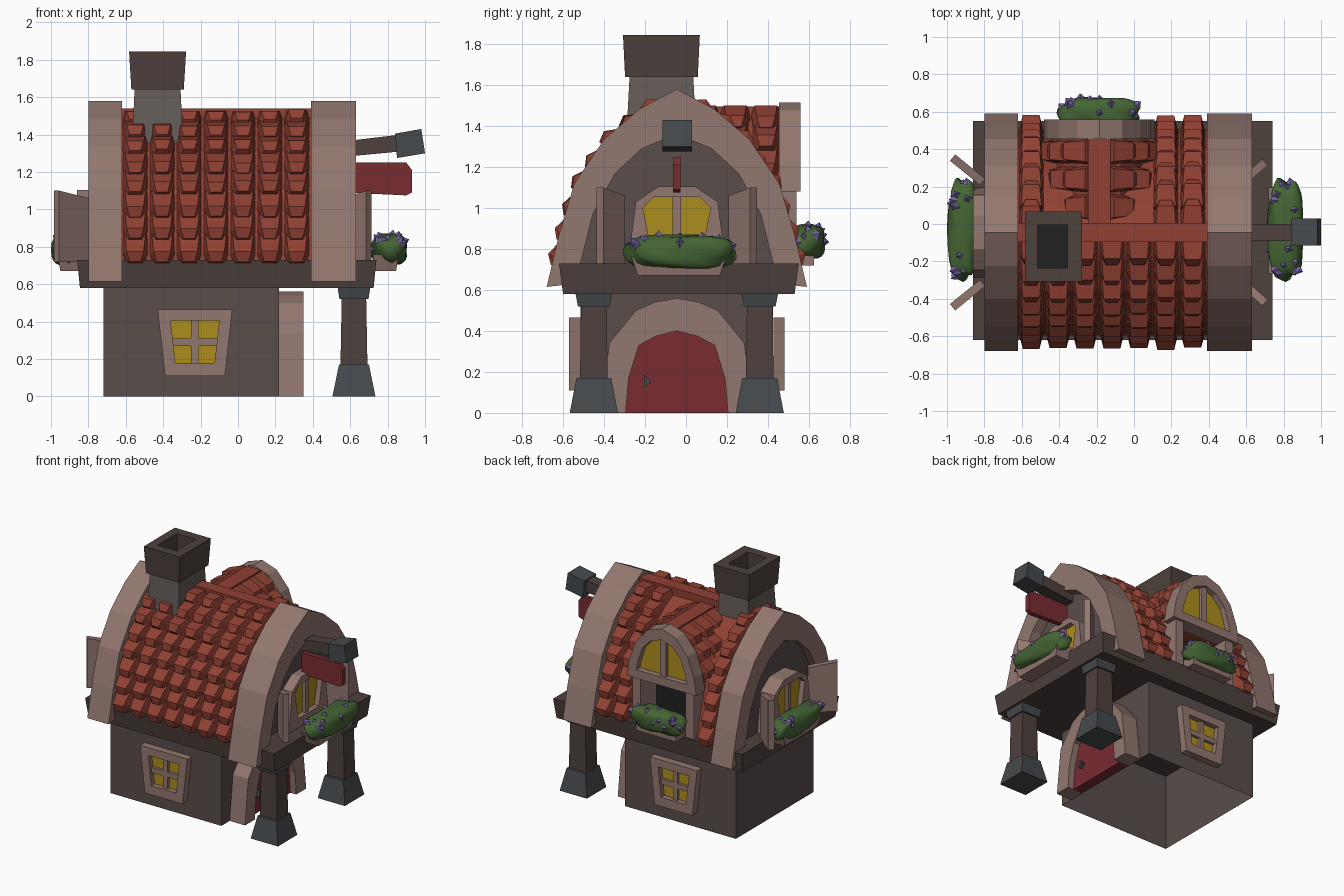
import bpy, bmesh, math, random
from mathutils import Vector, Matrix

if "Cube" in bpy.data.objects:
    bpy.data.objects.remove(bpy.data.objects["Cube"])

random.seed(4)
YC, DX = -0.045, -0.185          # house centre line, dormer centre line


def mat(name, r, g, b):
    m = bpy.data.materials.new(name)
    m.diffuse_color = (r, g, b, 1)
    m.use_nodes = True
    m.node_tree.nodes["Principled BSDF"].inputs["Base Color"].default_value = m.diffuse_color
    return m


TILE = mat("tile", 0.28, 0.052, 0.033)
TRIM = mat("trim", 0.29, 0.185, 0.16)
WALL = mat("plaster", 0.10, 0.075, 0.07)
WOOD = mat("dark_wood", 0.075, 0.052, 0.046)
STONE = mat("stone", 0.06, 0.068, 0.073)
BRICK = mat("chimney_brick", 0.13, 0.11, 0.10)
GLASS = mat("glass", 0.42, 0.27, 0.012)
LEAF = mat("leaf", 0.06, 0.13, 0.035)
PETAL = mat("petal", 0.19, 0.13, 0.40)
RED = mat("red", 0.19, 0.025, 0.03)
DARK = mat("shadow", 0.015, 0.015, 0.016)


def mesh(name, verts, faces, m):
    bm = bmesh.new()
    vs = [bm.verts.new(v) for v in verts]
    for f in faces:
        bm.faces.new([vs[i] for i in f])
    bmesh.ops.recalc_face_normals(bm, faces=bm.faces)
    me = bpy.data.meshes.new(name)
    bm.to_mesh(me)
    bm.free()
    me.materials.append(m)
    ob = bpy.data.objects.new(name, me)
    bpy.context.collection.objects.link(ob)
    return ob


def at(axis, p, d):
    return (d, p[0], p[1]) if axis == "x" else (p[0], d, p[1])


def prism(name, pts, axis, a, b, m):
    n = len(pts)
    v = [at(axis, p, d) for d in (a, b) for p in pts]
    f = [list(range(n)), list(range(n, 2 * n))]
    f += [[i, (i + 1) % n, n + (i + 1) % n, n + i] for i in range(n)]
    return mesh(name, v, f, m)


def ring(name, outer, inner, axis, a, b, m, closed=True):
    n = len(outer)
    v = [at(axis, p, d) for d in (a, b) for q in (outer, inner) for p in q]
    f = []
    for i in range(n if closed else n - 1):
        j = (i + 1) % n
        for s in ((0, n), (2 * n, 3 * n), (0, 2 * n), (n, 3 * n)):
            f.append([s[0] + i, s[0] + j, s[1] + j, s[1] + i])
    if not closed:
        f += [[i, n + i, 3 * n + i, 2 * n + i] for i in (0, n - 1)]
    return mesh(name, v, f, m)


def frustum(name, x, y, z0, z1, b, t, m, caps=(True, True)):
    v = [(x + sx * s[0] / 2, y + sy * s[1] / 2, z) for s, z in ((b, z0), (t, z1))
         for sx, sy in ((-1, -1), (1, -1), (1, 1), (-1, 1))]
    f = [[i, (i + 1) % 4, 4 + (i + 1) % 4, 4 + i] for i in range(4)]
    f += [q for q, c in (([0, 1, 2, 3], caps[0]), ([4, 5, 6, 7], caps[1])) if c]
    return mesh(name, v, f, m)


def box(name, x0, x1, y0, y1, z0, z1, m, caps=(True, True)):
    s = (x1 - x0, y1 - y0)
    return frustum(name, (x0 + x1) / 2, (y0 + y1) / 2, z0, z1, s, s, m, caps)


def sym(half, c):
    """Mirror a half profile (centre first, or without a centre point) about c."""
    left = [(c - h, z) for h, z in reversed(half) if h > 0]
    return left + [(c + h, z) for h, z in half]


def tiles(name, prof, place, columns, start, step, rows):
    """Chunky tapered tiles laid down a half profile."""
    verts, faces = [], []
    for r in range(rows):
        d = start + r * step
        for (h0, z0), (h1, z1) in zip(prof, prof[1:]):
            p0, t = Vector((h0, z0)), Vector((h1 - h0, z1 - z0))
            if d <= t.length or (h1, z1) == prof[-1]:
                break
            d -= t.length
        t.normalize()
        p, n = p0 + t * d, Vector((-t.y, t.x))
        for c in columns:
            k = len(verts)
            j = random.uniform(-0.008, 0.008)
            for td, lo, hi, wb, wt in ((-0.085, -0.02, 0.025, 0.07, 0.055),
                                       (0.02, -0.01, 0.08 + j, 0.068, 0.045),
                                       (0.07, 0.0, 0.055 + j, 0.048, 0.03)):
                for w, o in ((-wb, lo), (wb, lo), (wt, hi), (-wt, hi)):
                    q = p + t * td + n * o
                    verts.append(place(q.x, c + w, q.y))
            faces += [[k + 3, k + 2, k + 1, k], [k + 8, k + 9, k + 10, k + 11]]
            for s in (k, k + 4):
                faces += [[s + i, s + (i + 1) % 4, s + 4 + (i + 1) % 4, s + 4 + i] for i in range(4)]
    return mesh(name, verts, faces, TILE)


def bush(name, c, size):
    """Rounded hedge with small pointed flowers."""
    bm = bmesh.new()
    bmesh.ops.create_icosphere(bm, subdivisions=3, radius=1)
    for v in bm.verts:
        q = [math.copysign(abs(a) ** 0.7, a) for a in v.co]
        k = 0.93 + 0.07 * math.sin(5 * q[0] + 4 * q[1] + 3 * q[2])
        v.co = [c[i] + q[i] * size[i] / 2 * k for i in range(3)]
    bm.normal_update()
    spots = [(v.co.copy(), v.normal.copy()) for v in bm.verts if v.normal.z > -0.3]
    me = bpy.data.meshes.new(name)
    bm.to_mesh(me)
    bm.free()
    me.materials.append(LEAF)
    me.shade_smooth()
    bpy.context.collection.objects.link(bpy.data.objects.new(name, me))
    verts, faces = [], []
    for co, no in random.sample(spots, 16):
        m = Matrix.Translation(co) @ no.to_track_quat("Z", "Y").to_matrix().to_4x4()
        k = len(verts)
        verts += [m @ Vector(p) for p in ((.03, 0, -.012), (0, .03, -.012), (-.03, 0, -.012),
                                          (0, -.03, -.012), (0, 0, .02))]
        faces += [[k + i, k + (i + 1) % 4, k + 4] for i in range(4)]
    mesh(name + "_flowers", verts, faces, PETAL)


# Ground floor, upper floor slab
box("lower_walls", -0.72, 0.22, -0.515, 0.425, 0, 0.62, WALL, (False, False))
frustum("floor_slab", -0.06, -0.035, 0.58, 0.73, (1.57, 1.13), (1.60, 1.17), WOOD)

# Door with arched surround
door = [(0, .40), (.10, .375), (.185, .33), (.235, .17), (.25, 0)]
ring("door_surround", sym([(0, .56), (.11, .54), (.20, .50), (.33, .34), (.37, 0)], YC), sym(door, YC),
     "x", 0.215, 0.35, TRIM, False)
prism("door", sym(door, YC), "x", 0.222, 0.30, RED)
prism("door_handle", [(-.205, .125), (-.205, .185), (-.17, .15)], "x", 0.29, 0.33, STONE)

# Porch posts
for s, y in (("left", -0.45), ("right", 0.36)):
    frustum(s + "_post_base", 0.62, y, 0, 0.17, (.23, .235), (.16, .17), STONE)
    frustum(s + "_post", 0.62, y, 0.15, 0.55, (.145, .135), (.13, .125), WOOD)
    frustum(s + "_post_cap", 0.62, y, 0.52, 0.585, (.155, .155), (.175, .18), STONE)

# Ground floor windows, front and back
for s, y, d in (("front", -0.515, -1), ("back", 0.425, 1)):
    pane = sym([(.13, .405), (.105, .18)], -0.23)
    ring(s + "_window_frame", sym([(.20, .465), (.16, .11)], -0.23), pane, "y", y + d * .001, y + d * .055, TRIM)
    prism(s + "_window_glass", pane, "y", y + d * .001, y + d * .015, GLASS)
    for n, b in (("upright", (-.25, -.21, .18, .405)), ("crossbar", (-.35, -.11, .27, .31))):
        box(s + "_window_" + n, b[0], b[1], *sorted((y + d * .001, y + d * .035)), b[2], b[3], TRIM)

# Roof body, gable wall and end bands
outer = [(0, 1.58), (.18, 1.485), (.355, 1.335), (.50, 1.12), (.575, .87), (.635, .615)]
inner = [(0, 1.36), (.17, 1.29), (.30, 1.17), (.41, .97), (.465, .75), (.50, .63)]
roof = [(0, 1.51), (.15, 1.435), (.31, 1.30), (.445, 1.095), (.52, .86), (.555, .70)]
body = prism("roof_body", sym(roof, YC), "x", -0.70, 0.45, TILE)
wallp = [(h + .02, z + .03) if h else (h, z + .03) for h, z in inner[:5]] + [(.485, .70)]
prism("right_gable_wall", sym(wallp, YC), "x", 0.42, 0.55, WALL)
prism("left_gable_wall", sym(wallp, YC), "x", -0.74, -0.66, WALL)
ring("right_roof_band", sym(outer, YC), sym(inner, YC), "x", 0.39, 0.63, TRIM, False)
ring("left_roof_band", sym(outer, YC), sym(inner, YC), "x", -0.80, -0.62, TRIM, False)
box("ridge_beam", -0.63, 0.40, YC - .05, YC + .05, 1.46, 1.54, TILE)

# Main roof tiles
cols = [-0.55 + 0.144 * i for i in range(7)]
tiles("front_roof_tiles", roof, lambda h, a, z: (a, YC - h, z), cols, 0.10, 0.122, 8)
tiles("back_roof_tiles", roof, lambda h, a, z: (a, YC + h, z),
      [c for c in cols if abs(c - DX) > 0.25], 0.10, 0.122, 8)

# Dormer: recessed opening, roof, arched window
cut = box("recess_cutter", DX - .21, DX + .21, 0.34, 0.8, 0.74, 1.09, DARK)
cut.hide_render = True
cut.hide_set(True)
bo = body.modifiers.new("recess", "BOOLEAN")
bo.object, bo.operation, bo.solver = cut, "DIFFERENCE", "EXACT"
box("recess_panel", DX - .21, DX + .21, 0.33, 0.345, 0.73, 1.10, DARK)
dorm = [(0, 1.46), (.11, 1.42), (.19, 1.32), (.24, 1.19), (.26, 1.08)]
prism("dormer_body", sym(dorm, DX), "y", 0, 0.48, TILE)
for s, d in (("left", -1), ("right", 1)):
    tiles("dormer_" + s + "_tiles", dorm, lambda h, a, z: (DX + d * h, a, z), [.09, .24, .39], .12, .12, 3)
    x = DX + d * .225
    box("dormer_" + s + "_post", x - .035, x + .035, 0.35, 0.54, 0.70, 1.10, TRIM)
box("dormer_ridge", DX - .06, DX + .06, 0, 0.47, 1.42, 1.495, TILE)
pane = sym([(0, 1.43), (.09, 1.40), (.165, 1.32), (.20, 1.21), (.215, 1.145)], DX)
ring("dormer_frame", sym([(0, 1.515), (.12, 1.475), (.22, 1.36), (.275, 1.21), (.295, 1.08)], DX),
     pane, "y", 0.455, 0.56, TRIM)
prism("dormer_glass", pane, "y", 0.47, 0.515, GLASS)
box("dormer_mullion", DX - .025, DX + .025, 0.5, 0.54, 1.13, 1.44, TRIM)
box("dormer_flower_box", DX - .17, DX + .17, 0.50, 0.625, 0.72, 0.79, TRIM)
bush("dormer_bush", (DX, 0.595, 0.835), (.46, .175, .18))

# Gable windows with shutters and flower boxes
for s, w, f in (("right", 0.54, 0.63), ("left", -0.73, -0.86)):
    d = 1 if w > 0 else -1
    pane = sym([(.11, 1.055), (.165, 1.0), (.125, .80)], YC)
    ring(s + "_gable_frame", sym([(.09, 1.105), (.20, 1.03), (.24, .73)], YC), pane, "x", w, f, TRIM)
    prism(s + "_gable_glass", pane, "x", w, f - d * .04, GLASS)
    box(s + "_gable_mullion", f - d * .03 - .015, f - d * .03 + .015, YC - .02, YC + .02, .78, 1.07, TRIM)
    for n, e in (("front", -1), ("back", 1)):
        a = Vector((f - d * .05, YC + e * .27, 0))
        b = a + Vector((d * (.12 if d > 0 else .16), e * (.105 if d > 0 else .13), 0))
        o = Vector((b.y - a.y, a.x - b.x, 0)).normalized() * .022
        base = [a - o, b - o, b + o, a + o]
        top = [1.06, 1.10, 1.10, 1.06]
        mesh(s + "_" + n + "_shutter", [(p.x, p.y, .72) for p in base] + [(p.x, p.y, t) for p, t in zip(base, top)],
             [[0, 1, 2, 3], [4, 5, 6, 7]] + [[i, (i + 1) % 4, 4 + (i + 1) % 4, 4 + i] for i in range(4)], TRIM)
    cx = 0.81 if d > 0 else -0.915
    frustum(s + "_flower_box", cx - d * .02, YC + .01, .67, .76, (.11, .40), (.14, .46), TRIM)
    bush(s + "_bush", (cx, -0.03, .785), (.20 if d > 0 else .17, .57, .18))

# Chimney with hollow cap
frustum("chimney_stack", -0.43, -0.12, 1.28, 1.65, (.28, .35), (.245, .31), BRICK)
cap = frustum("chimney_cap", -0.43, -0.12, 1.64, 1.845, (.28, .355), (.305, .375), WOOD)
hole = box("chimney_hole_cutter", -0.515, -0.355, -0.235, -0.005, 1.70, 2.0, DARK)
hole.hide_render = True
hole.hide_set(True)
bo = cap.modifiers.new("hole", "BOOLEAN")
bo.object, bo.operation, bo.solver = hole, "DIFFERENCE", "EXACT"
box("chimney_flue", -0.515, -0.355, -0.235, -0.005, 1.70, 1.72, DARK)

# Banner pole over the porch
prism("banner_pole", [(.45, 1.27), (.87, 1.31), (.87, 1.40), (.45, 1.35)], "y", YC - .045, YC + .045, WOOD)
prism("pole_end_cap", [(.85, 1.275), (1.0, 1.30), (.98, 1.43), (.84, 1.405)], "y", -0.115, 0.03, STONE)
prism("banner", [(.58, 1.25), (.90, 1.25), (.93, 1.21), (.93, 1.09), (.90, 1.075), (.58, 1.09)],
      "y", YC - .018, YC + .018, RED)
